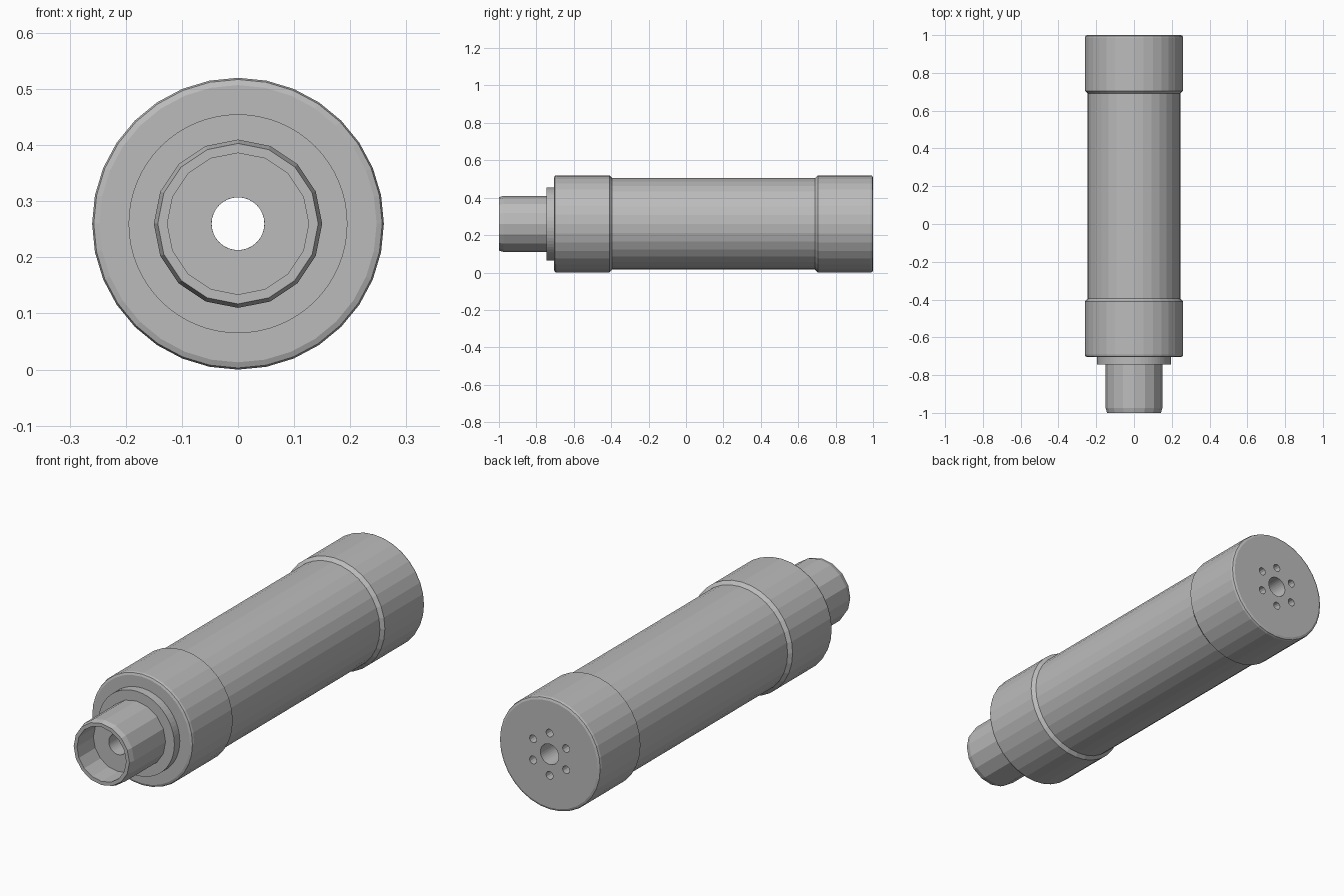
import bpy, bmesh, math
from mathutils import Matrix, Vector

cube = bpy.data.objects.get("Cube")
if cube:
    bpy.data.objects.remove(cube, do_unlink=True)

AXIS_Z = 0.26      # height of the long axis
BORE = 0.047       # radius of the through hole

grey = bpy.data.materials.new("plain_grey")
grey.use_nodes = True
grey.diffuse_color = (0.5, 0.5, 0.5, 1)
grey.node_tree.nodes["Principled BSDF"].inputs["Base Color"].default_value = (0.5, 0.5, 0.5, 1)


def add_object(name, bm):
    bmesh.ops.recalc_face_normals(bm, faces=bm.faces)
    mesh = bpy.data.meshes.new(name)
    bm.to_mesh(mesh)
    bm.free()
    mesh.materials.append(grey)
    obj = bpy.data.objects.new(name, mesh)
    bpy.context.collection.objects.link(obj)
    return obj


def lathe(name, profile, sides):
    """Turn a closed (radius, y) profile about the long axis."""
    bm = bmesh.new()
    rings = []
    for i in range(sides):
        a = math.tau * i / sides
        rings.append([bm.verts.new((r * math.cos(a), y, AXIS_Z + r * math.sin(a)))
                      for r, y in profile])
    n = len(profile)
    for i in range(sides):
        a, b = rings[i], rings[(i + 1) % sides]
        for j in range(n):
            k = (j + 1) % n
            bm.faces.new((a[j], a[k], b[k], b[j]))
    return add_object(name, bm)


def cap(name, outer_y, inner_y):
    """End cap: rounded outer rim, sloped step down to the tube."""
    s = 1 if inner_y > outer_y else -1
    return lathe(name, [
        (BORE, outer_y), (0.247, outer_y), (0.257, outer_y + s * 0.004),
        (0.26, outer_y + s * 0.013), (0.26, inner_y - s * 0.015),
        (0.245, inner_y), (BORE, inner_y)], 32)


# Main tube and its two caps
lathe("main_tube", [(BORE, -0.395), (0.245, -0.395), (0.245, 0.69), (BORE, 0.69)], 32)
cap("front_cap", -0.705, -0.395)
rear_cap = cap("rear_cap", 1.0, 0.69)

# Collar, with a core that closes the bottom of the socket
lathe("front_collar", [(BORE, -0.88), (0.135, -0.88), (0.135, -0.745),
                       (0.195, -0.745), (0.195, -0.705), (BORE, -0.705)], 64)

# Hollow mounting socket
lathe("mount_socket", [(0.126, -1.0), (0.143, -1.0), (0.15, -0.975),
                       (0.15, -0.74), (0.126, -0.74)], 16)

# Six blind holes around the rear opening
bm = bmesh.new()
for i in range(6):
    a = math.radians(90 + 60 * i)
    place = Matrix.Translation(Vector((0.098 * math.cos(a), 1.0, AXIS_Z + 0.098 * math.sin(a))))
    bmesh.ops.create_cone(bm, cap_ends=True, segments=12, radius1=0.018, radius2=0.018,
                          depth=0.1, matrix=place @ Matrix.Rotation(math.pi / 2, 4, 'X'))
cutter = add_object("hole_cutter", bm)
cutter.hide_render = True
cut = rear_cap.modifiers.new("holes", 'BOOLEAN')
cut.operation = 'DIFFERENCE'
cut.solver = 'EXACT'
cut.object = cutter
bpy.context.view_layer.objects.active = rear_cap
bpy.ops.object.modifier_apply(modifier=cut.name)
bpy.data.objects.remove(cutter, do_unlink=True)
